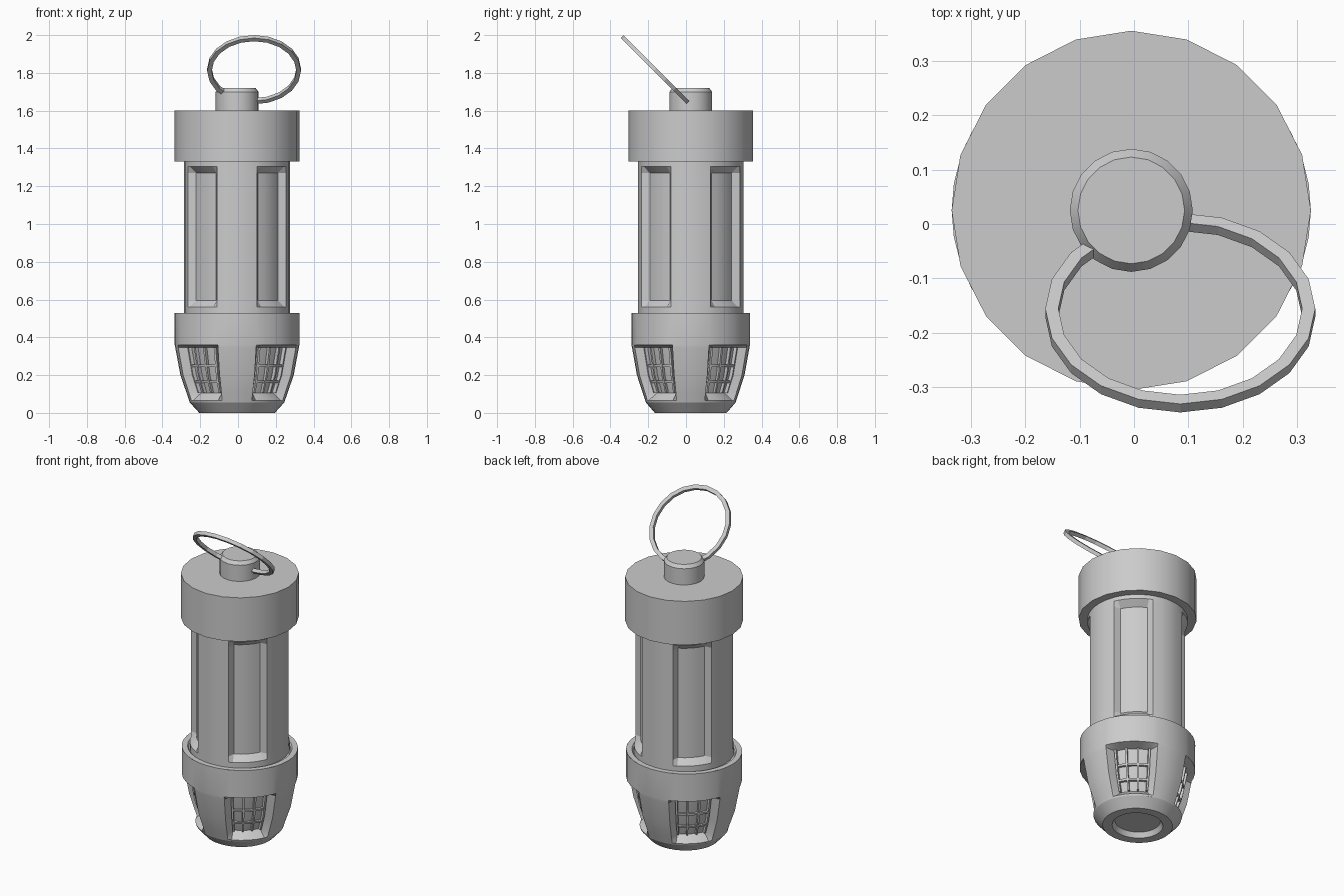
import bpy, bmesh, math
from mathutils import Matrix

if "Cube" in bpy.data.objects:
    bpy.data.objects.remove(bpy.data.objects["Cube"])

CX, CY = -0.005, 0.025
rad = math.radians


def finish(name, bm, smooth=True, matrix=None):
    bmesh.ops.remove_doubles(bm, verts=bm.verts, dist=1e-5)
    bmesh.ops.recalc_face_normals(bm, faces=bm.faces)
    me = bpy.data.meshes.new(name)
    bm.to_mesh(me)
    bm.free()
    ob = bpy.data.objects.new(name, me)
    bpy.context.collection.objects.link(ob)
    ob.matrix_world = matrix or Matrix.Translation((CX, CY, 0))
    if smooth:
        bpy.ops.object.select_all(action='DESELECT')
        ob.select_set(True)
        bpy.context.view_layer.objects.active = ob
        bpy.ops.object.shade_smooth_by_angle(angle=rad(30))
    return ob


def lathe(bm, profile, n=20, closed=False, sy=1.0):
    """Revolve (radius, z) points; radius 0 makes a pole."""
    rings = [[bm.verts.new((r * math.cos(2 * math.pi * i / n),
                            sy * r * math.sin(2 * math.pi * i / n), z))
              for i in range(n)] if r else [bm.verts.new((0, 0, z))]
             for r, z in profile]
    pairs = list(zip(rings, rings[1:]))
    if closed:
        pairs.append((rings[-1], rings[0]))
    for a, b in pairs:
        for i in range(n):
            j = (i + 1) % n
            if len(a) == 1:
                bm.faces.new((a[0], b[j], b[i]))
            elif len(b) == 1:
                bm.faces.new((a[i], a[j], b[0]))
            else:
                bm.faces.new((a[i], a[j], b[j], b[i]))


def pocketed(bm, quarter, in_a, zs, in_z, radius, depth, sy=1.0):
    """Tube whose radius drops by depth where angle and height lie inside a pocket."""
    angles = [q * 90 + a for q in range(4) for a in quarter]
    grid = []
    for z in zs:
        row = []
        for a in angles:
            inside = in_a[0] <= a % 90 <= in_a[1] and in_z[0] <= z <= in_z[1]
            r = radius(z) - (depth if inside else 0)
            row.append(bm.verts.new((r * math.cos(rad(a)), sy * r * math.sin(rad(a)), z)))
        grid.append(row)
    n = len(angles)
    for lo, hi in zip(grid, grid[1:]):
        for i in range(n):
            j = (i + 1) % n
            bm.faces.new((lo[i], lo[j], hi[j], hi[i]))


def guard_radius(z):
    pts = [(0.055, 0.25), (0.2, 0.30), (0.36, 0.33), (0.53, 0.33)]
    for (z0, r0), (z1, r1) in zip(pts, pts[1:]):
        if z <= z1:
            return r0 + (r1 - r0) * (z - z0) / (z1 - z0)
    return 0.33


def bar(bm, a0, a1, z0, z1, d_out, d_in, steps=1, sy=1.0):
    """Thin curved bar following the tapered guard."""
    rows = []
    for k in range(steps + 1):
        a = rad(a0 + (a1 - a0) * k / steps)
        row = []
        for d, z in ((d_out, z0), (d_out, z1), (d_in, z1), (d_in, z0)):
            r = guard_radius(z) - d
            row.append(bm.verts.new((r * math.cos(a), sy * r * math.sin(a), z)))
        rows.append(row)
    for p, q in zip(rows, rows[1:]):
        for i in range(4):
            j = (i + 1) % 4
            bm.faces.new((p[i], p[j], q[j], q[i]))
    bm.faces.new(rows[0])
    bm.faces.new(rows[-1][::-1])


# top cap
bm = bmesh.new()
lathe(bm, [(0, 1.33), (0.33, 1.33), (0.33, 1.60), (0, 1.60)])
finish("top_cap", bm)

# knob with chamfered edge
bm = bmesh.new()
lathe(bm, [(0, 1.59), (0.113, 1.59), (0.113, 1.70), (0.098, 1.72), (0, 1.72)])
finish("knob", bm)

# middle tube with four long recesses
bm = bmesh.new()
pocketed(bm, [0, 11, 22, 27, 36, 45, 54, 63, 68, 79], (25, 65),
         [0.50, 0.56, 0.595, 1.27, 1.305, 1.34], (0.59, 1.28), lambda z: 0.28, 0.037)
finish("middle_tube", bm)

# lower guard with four tapered window pockets
SY = 0.95
bm = bmesh.new()
pocketed(bm, [0, 9, 18, 23, 34, 45, 56, 67, 72, 81], (22, 68),
         [0.055, 0.065, 0.105, 0.2, 0.345, 0.36, 0.53], (0.1, 0.35), guard_radius, 0.06, SY)
finish("lower_guard", bm)

# guard top lip
bm = bmesh.new()
lathe(bm, [(0.33, 0.53), (0.297, 0.53), (0.29, 0.52), (0.26, 0.52)], 40, sy=SY)
finish("guard_lip", bm)

# bottom rim with recessed disc
bm = bmesh.new()
lathe(bm, [(0.25, 0.055), (0.2, 0.0), (0.145, 0.0), (0.13, 0.03), (0, 0.03)], 40, sy=SY)
finish("bottom_rim", bm)

# window grilles
bm = bmesh.new()
for q in range(4):
    c = 45 + 90 * q
    for off in (-20.5, -7, 7, 20.5):
        bar(bm, c + off - 1.2, c + off + 1.2, 0.105, 0.2, 0.042, 0.064, sy=SY)
        bar(bm, c + off - 1.2, c + off + 1.2, 0.2, 0.345, 0.042, 0.064, sy=SY)
    for z in (0.165, 0.25):
        bar(bm, c - 22, c + 22, z - 0.006, z + 0.006, 0.045, 0.064, 6, SY)
finish("window_grilles", bm, smooth=False)

# tilted carrying ring
bm = bmesh.new()
w, h = 0.024, 0.011
lathe(bm, [(0.248 - w, -h), (0.248, -h), (0.248, h), (0.248 - w, h)], 20, closed=True)
finish("carry_ring", bm, smooth=False,
       matrix=Matrix.Translation((0.085, -0.163, 1.817)) @ Matrix.Rotation(rad(-45), 4, 'X'))
